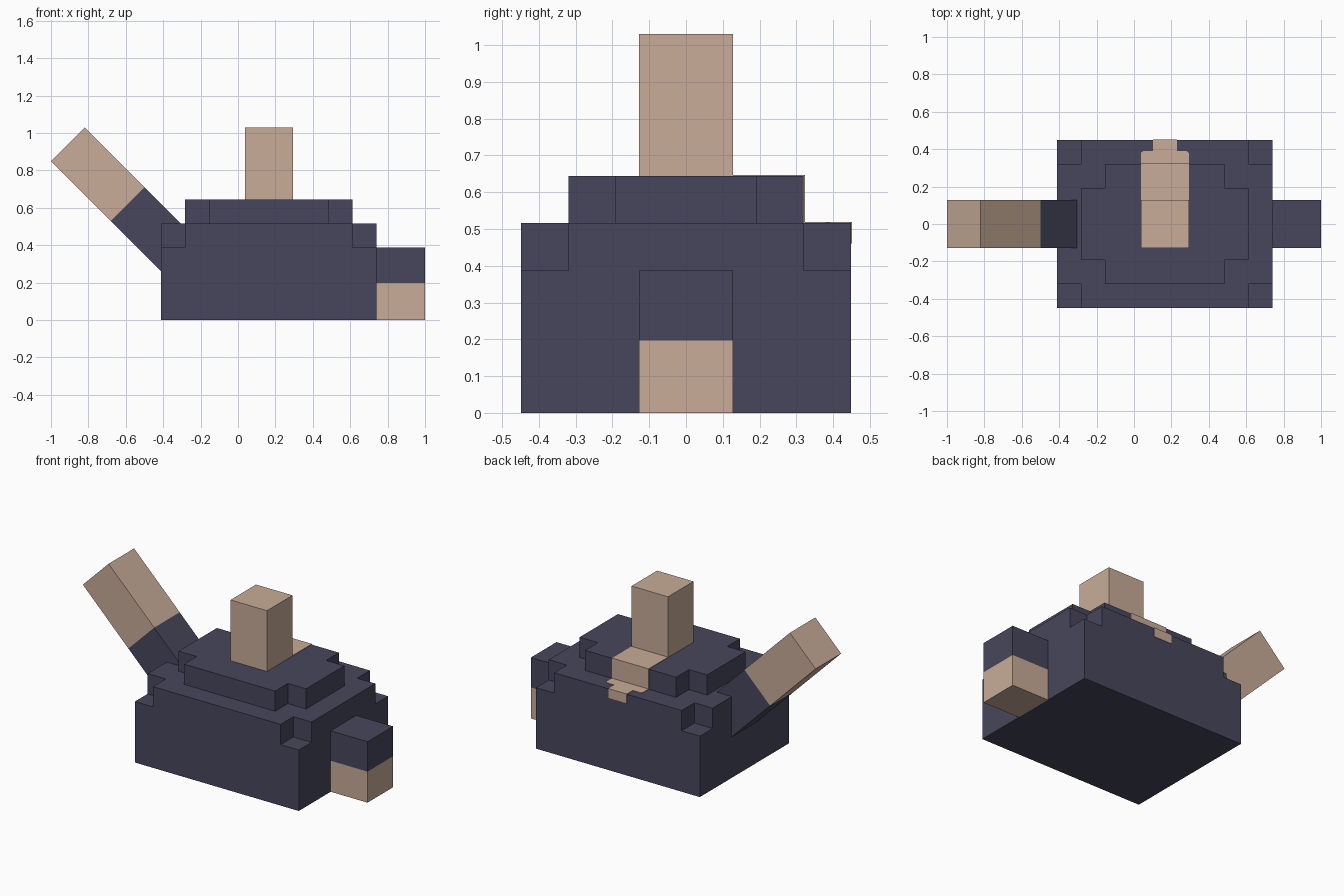
import bpy, bmesh
from mathutils import Vector, Matrix
import math

if "Cube" in bpy.data.objects:
    bpy.data.objects.remove(bpy.data.objects["Cube"])


def material(name, rgb):
    m = bpy.data.materials.new(name)
    m.diffuse_color = (*rgb, 1)
    m.use_nodes = True
    m.node_tree.nodes["Principled BSDF"].inputs["Base Color"].default_value = m.diffuse_color
    return m


NAVY = material("dark slate blue", (0.062, 0.062, 0.107))
SKIN = material("pale tan", (0.578, 0.413, 0.314))
U = 0.128                 # stair step used all over the model
CX = 0.165                # centre of the body along x


def finish(name, bm, mats):
    bmesh.ops.recalc_face_normals(bm, faces=bm.faces)
    me = bpy.data.meshes.new(name)
    bm.to_mesh(me)
    bm.free()
    for m in mats:
        me.materials.append(m)
    ob = bpy.data.objects.new(name, me)
    bpy.context.collection.objects.link(ob)
    return ob


def prism(name, outline, z0, z1, mat):
    bm = bmesh.new()
    face = bm.faces.new([bm.verts.new((x, y, z0)) for x, y in outline])
    ext = bmesh.ops.extrude_face_region(bm, geom=[face])
    verts = [v for v in ext["geom"] if isinstance(v, bmesh.types.BMVert)]
    bmesh.ops.translate(bm, verts=verts, vec=(0, 0, z1 - z0))
    return finish(name, bm, [mat])


def notched(hx, hy, n):
    """Rectangle around the body centre with its four corners cut out."""
    q = [(hx, hy - n), (hx - n, hy - n), (hx - n, hy)]
    pts = []
    for sx, sy in ((1, 1), (-1, 1), (-1, -1), (1, -1)):
        part = q if sx * sy > 0 else q[::-1]
        pts += [(CX + sx * x, sy * y) for x, y in part]
    return pts


def box(name, lo, hi, mats, split=None, matrix=None):
    """Box between two corners; faces above local height split use mats[1]."""
    lo, hi = Vector(lo), Vector(hi)
    bm = bmesh.new()
    bmesh.ops.create_cube(bm, size=1)
    for v in bm.verts:
        v.co = (lo + hi) / 2 + v.co * (hi - lo)
    if split is not None:
        bmesh.ops.bisect_plane(bm, geom=bm.verts[:] + bm.edges[:] + bm.faces[:],
                               plane_co=(0, 0, split), plane_no=(0, 0, 1))
        for f in bm.faces:
            f.material_index = int(f.calc_center_median().z > split)
    if matrix:
        bm.transform(matrix)
    return finish(name, bm, mats)


# Stepped body
HX, HY = 0.576, 0.448
box("body_base", (CX - HX, -HY, 0), (CX + HX, HY, 0.387), [NAVY])
prism("body_shoulder", notched(HX, HY, U), 0.387, 0.516, NAVY)
prism("body_top", notched(HX - U, HY - U, U), 0.516, 0.644, NAVY)

# Upright post on top
box("top_post", (CX - U, -U, 0.644), (CX + U, U, 1.03), [SKIN])

# Low block at the right end, light below and dark above
box("end_block", (CX + HX, -U, 0), (1.0, U, 0.387), [SKIN, NAVY], split=0.197)

# Slanted arm at the left, dark root and light tip
tilt = Matrix.Translation((-0.91, 0, 0.94)) @ Matrix.Rotation(math.radians(-45), 4, "Y")
box("slanted_arm", (-U, -U, -0.9), (U, U, 0), [NAVY, SKIN], split=-0.4525, matrix=tilt)

# Light patch running from the post down the back steps
T = 0.003
box("patch_top", (CX - U, U, 0.644), (CX + U, 0.32 + T, 0.644 + T), [SKIN])
box("patch_riser", (CX - U, 0.32, 0.516), (CX + U, 0.32 + T, 0.644), [SKIN])
W = U / 2
prism("patch_ledge", [(CX - U, 0.32), (CX + U, 0.32), (CX + U, 0.38), (CX + U - 0.012, 0.39),
                      (CX + W, 0.39), (CX + W, HY + T), (CX - W, HY + T), (CX - W, 0.39),
                      (CX - U + 0.012, 0.39), (CX - U, 0.38)], 0.516, 0.516 + T, SKIN)
box("patch_back", (CX - W, HY, 0.46), (CX + W, HY + T, 0.516), [SKIN])
